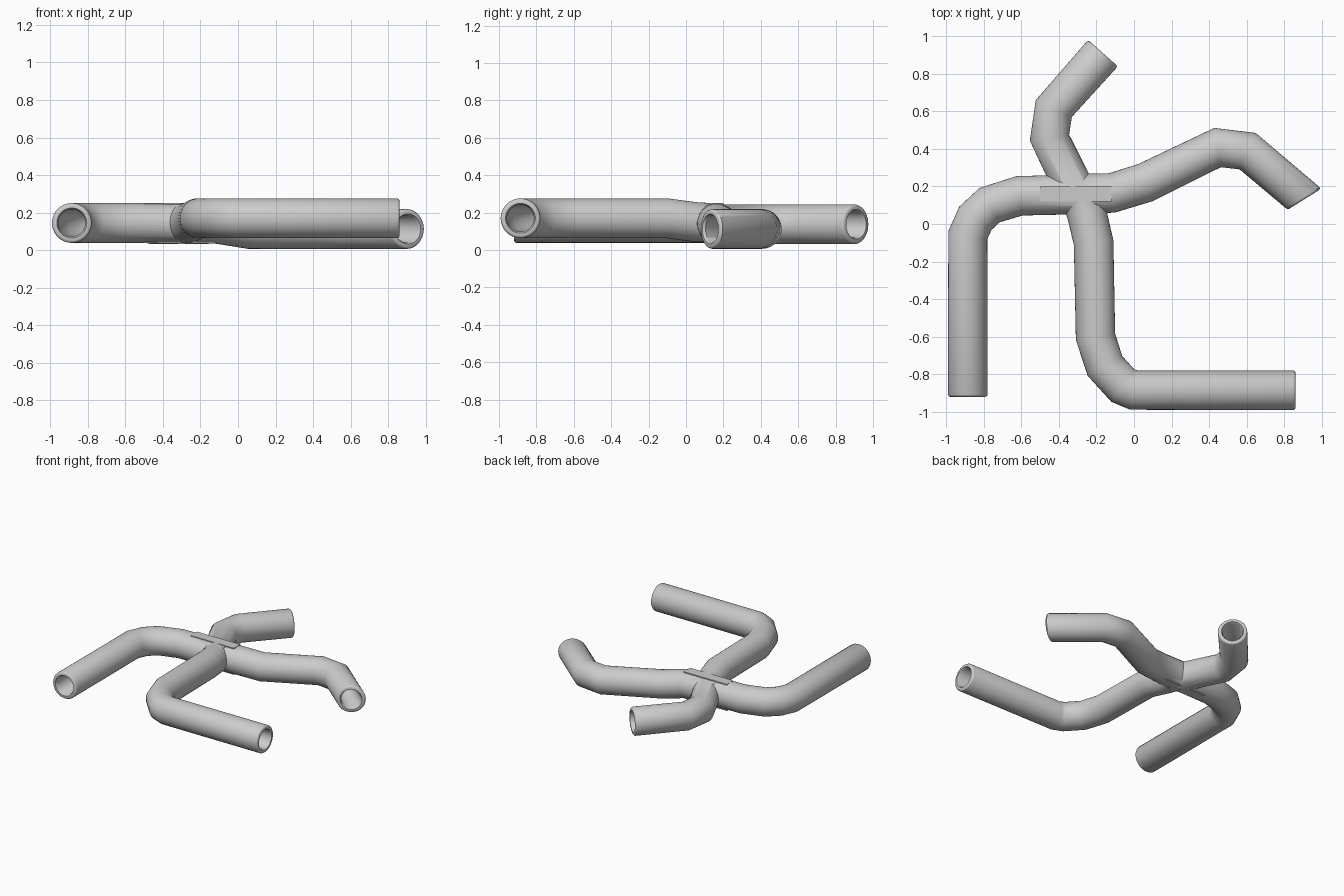
import bpy, bmesh, math
from mathutils import Vector

cube = bpy.data.objects.get("Cube")
if cube:
    bpy.data.objects.remove(cube, do_unlink=True)

GREY = (0.6, 0.6, 0.6, 1)
mat = bpy.data.materials.new("pipe_grey")
mat.use_nodes = True
mat.diffuse_color = GREY
mat.node_tree.nodes["Principled BSDF"].inputs["Base Color"].default_value = GREY

OUTER, INNER, SIDES = 0.106, 0.072, 40


def make_object(name, bm):
    bmesh.ops.recalc_face_normals(bm, faces=bm.faces)
    mesh = bpy.data.meshes.new(name)
    bm.to_mesh(mesh)
    bm.free()
    mesh.materials.append(mat)
    obj = bpy.data.objects.new(name, mesh)
    bpy.context.collection.objects.link(obj)
    return obj


def tangents(points, end_normal=None):
    result = []
    for i, p in enumerate(points):
        t = Vector()
        if i > 0:
            t += (p - points[i - 1]).normalized()
        if i < len(points) - 1:
            t += (points[i + 1] - p).normalized()
        result.append(t.normalized())
    if end_normal:
        result[-1] = Vector(end_normal).normalized()
    return result


def tube(name, rings):
    """Closed tube through (centre, direction, radius) rings."""
    bm = bmesh.new()
    loops = []
    for centre, t, r in rings:
        side = t.cross(Vector((0, 0, 1))).normalized()
        up = side.cross(t)
        angles = [2 * math.pi * k / SIDES for k in range(SIDES)]
        loops.append([bm.verts.new(centre + r * (side * math.cos(a) + up * math.sin(a)))
                      for a in angles])
    for a, b in zip(loops, loops[1:]):
        for k in range(SIDES):
            n = (k + 1) % SIDES
            bm.faces.new((a[k], a[n], b[n], b[k]))
    bm.faces.new(loops[0])
    bm.faces.new(loops[-1])
    return make_object(name, bm)


def boolean(target, other, operation):
    mod = target.modifiers.new(operation.lower(), "BOOLEAN")
    mod.operation, mod.solver, mod.object = operation, "EXACT", other
    bpy.context.view_layer.objects.active = target
    bpy.ops.object.modifier_apply(modifier=mod.name)
    bpy.data.objects.remove(other, do_unlink=True)


# Each arm runs from the hub to its open end
arms = {
    "left_front_arm": ([(-0.2, 0.16, 0.145), (-0.61, 0.15, 0.145), (-0.77, 0.1, 0.145),
                        (-0.845, 0.03, 0.145), (-0.885, -0.06, 0.145),
                        (-0.885, -0.92, 0.145)], None),
    "right_arm": ([(-0.4, 0.16, 0.145), (-0.12, 0.165, 0.142), (0.06, 0.22, 0.113),
                   (0.445, 0.407, 0.113), (0.605, 0.388, 0.113),
                   (0.905, 0.13, 0.113)], (0.53, -0.85, 0)),
    "front_arm": ([(-0.28, 0.14, 0.145), (-0.25, 0.05, 0.15), (-0.215, -0.1, 0.17),
                   (-0.205, -0.6, 0.17), (-0.155, -0.755, 0.17), (-0.06, -0.86, 0.17),
                   (0, -0.885, 0.17), (0.86, -0.885, 0.17)], None),
    "back_arm": ([(-0.3, 0.15, 0.138), (-0.45, 0.46, 0.138), (-0.427, 0.615, 0.138),
                  (-0.165, 0.91, 0.138)], None),
}

body, bores = None, []
for name, (path, normal) in arms.items():
    pts = [Vector(p) for p in path]
    dirs = tangents(pts, normal)
    tip, d = pts[-1], dirs[-1]
    # Outer wall with a rounded rim
    rings = [(p, t, OUTER) for p, t in zip(pts[:-1], dirs[:-1])]
    rings += [(tip - d * 0.012, d, OUTER), (tip - d * 0.004, d, OUTER - 0.004),
              (tip, d, OUTER - 0.012)]
    arm = tube(name, rings)
    # Bore, widening at the mouth
    hole = [(p, t, INNER) for p, t in zip(pts[:-1], dirs[:-1])]
    hole += [(tip - d * 0.015, d, INNER), (tip, d, INNER + 0.008),
             (tip + d * 0.02, d, INNER + 0.008)]
    bores.append(tube(name + "_bore", hole))
    if body:
        boolean(body, arm, "UNION")
    else:
        body = arm
for bore in bores:
    boolean(body, bore, "DIFFERENCE")
body.name = "branching_pipe"

# Flat strips across the hub, above and below
for name, z in (("hub_top_strip", 0.247), ("hub_bottom_strip", 0.043)):
    bm = bmesh.new()
    bmesh.ops.create_cube(bm, size=1)
    bmesh.ops.scale(bm, vec=(0.38, 0.08, 0.008), verts=bm.verts)
    bmesh.ops.translate(bm, vec=(-0.31, 0.16, z), verts=bm.verts)
    make_object(name, bm)

bpy.ops.object.select_all(action="DESELECT")
body.select_set(True)
bpy.context.view_layer.objects.active = body
bpy.ops.object.shade_smooth_by_angle(angle=math.radians(40))
